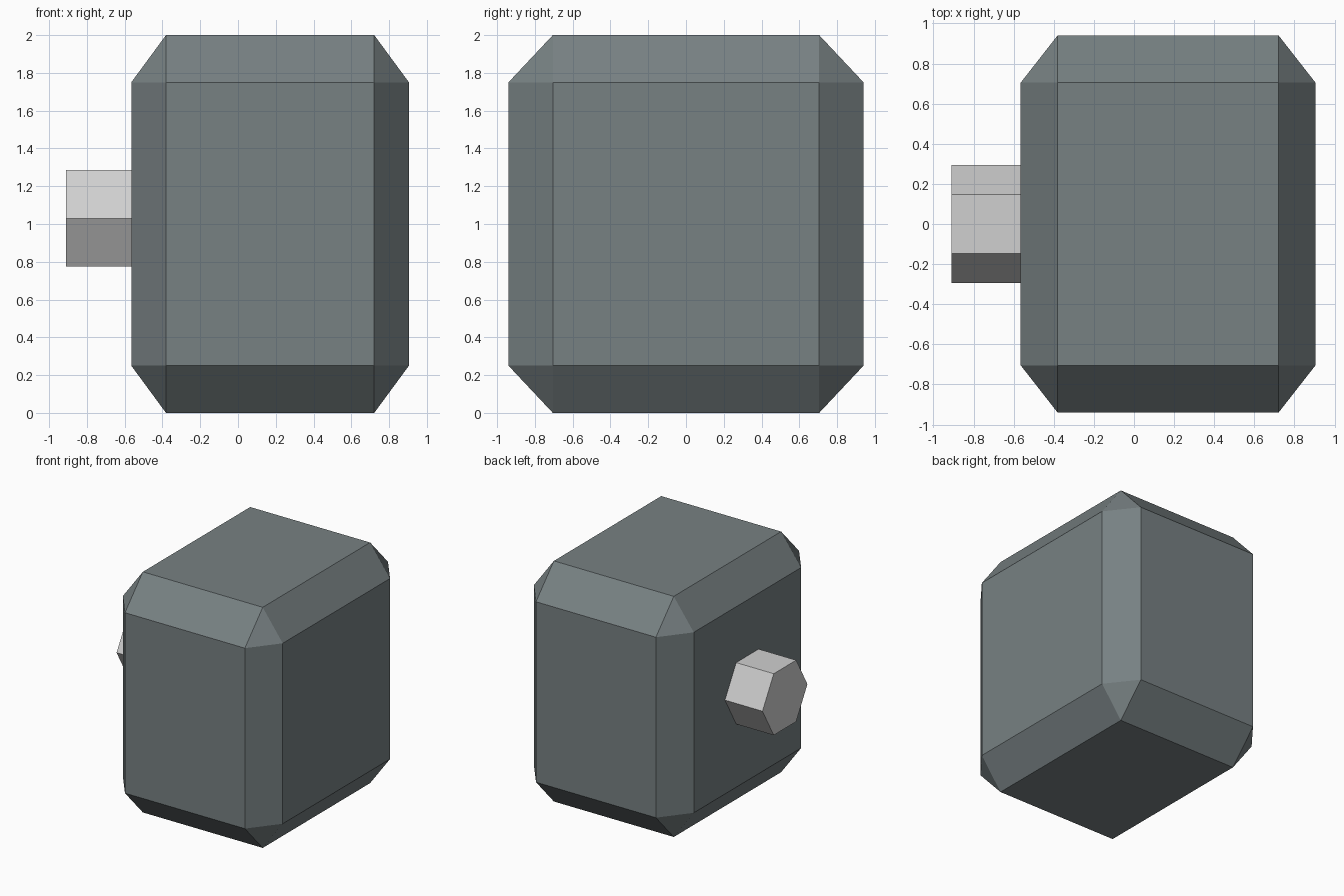
import bpy
import bmesh
import math
from mathutils import Matrix

if "Cube" in bpy.data.objects:
    bpy.data.objects.remove(bpy.data.objects["Cube"])


def material(name, rgb):
    m = bpy.data.materials.new(name)
    m.diffuse_color = (*rgb, 1.0)
    m.use_nodes = True
    m.node_tree.nodes["Principled BSDF"].inputs["Base Color"].default_value = m.diffuse_color
    return m


def add_object(name, bm, mat):
    bmesh.ops.recalc_face_normals(bm, faces=bm.faces)
    mesh = bpy.data.meshes.new(name)
    bm.to_mesh(mesh)
    bm.free()
    mesh.materials.append(mat)
    obj = bpy.data.objects.new(name, mesh)
    bpy.context.collection.objects.link(obj)
    return obj


slate = material("slate grey", (0.185, 0.218, 0.225))
light = material("light grey", (0.63, 0.63, 0.63))

# Chamfered block: bevelled unit cube, stretched so chamfers scale with each axis
bm = bmesh.new()
bmesh.ops.create_cube(bm, size=1.0)
bmesh.ops.bevel(bm, geom=bm.edges[:], offset=0.125, offset_type='OFFSET',
                segments=1, profile=0.5, affect='EDGES')
bmesh.ops.scale(bm, vec=(1.47, 1.88, 2.0), verts=bm.verts)
bmesh.ops.translate(bm, vec=(0.17, 0, 1.0), verts=bm.verts)
add_object("head_block", bm, slate)

# Hexagonal stub on the left side, with corners pointing along y
x_out, x_in, radius = -0.91, -0.56, 0.295
bm = bmesh.new()
bmesh.ops.create_cone(bm, cap_ends=True, segments=6, radius1=radius,
                      radius2=radius, depth=x_in - x_out,
                      matrix=Matrix.Translation(((x_in + x_out) / 2, 0, 1.03))
                      @ Matrix.Rotation(math.pi / 2, 4, 'Y'))
add_object("hex_stub", bm, light)
